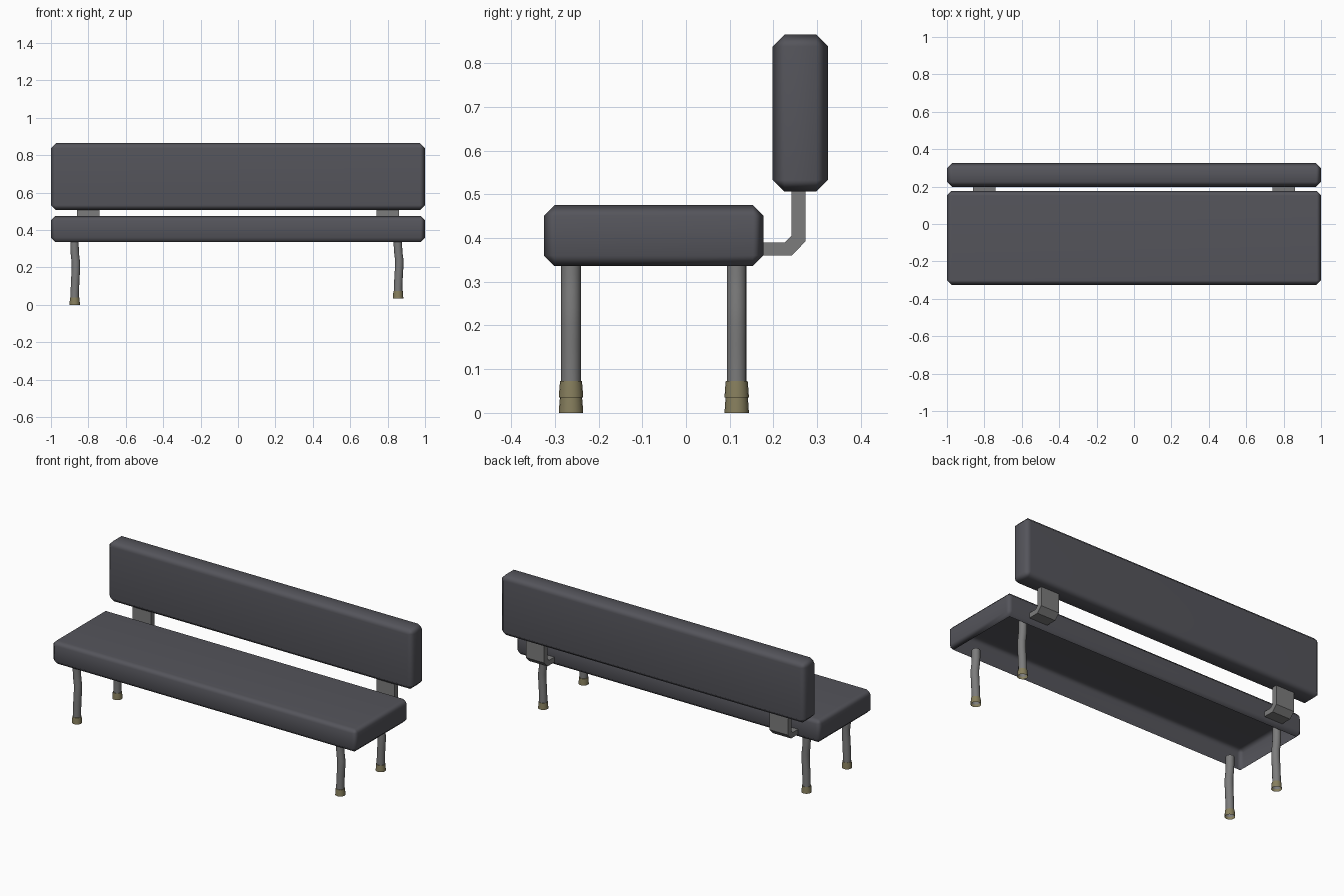
import bpy, bmesh, math
from mathutils import Vector

if "Cube" in bpy.data.objects:
    bpy.data.objects.remove(bpy.data.objects["Cube"])


def material(name, color):
    m = bpy.data.materials.new(name)
    m.diffuse_color = (*color, 1)
    m.use_nodes = True
    m.node_tree.nodes["Principled BSDF"].inputs["Base Color"].default_value = m.diffuse_color
    return m


UPHOLSTERY = material("dark_upholstery", (0.09, 0.09, 0.105))
METAL = material("grey_metal", (0.2, 0.2, 0.2))
BRASS = material("brass", (0.24, 0.21, 0.11))


def finish(name, bm, mat, angle):
    bmesh.ops.recalc_face_normals(bm, faces=bm.faces)
    mesh = bpy.data.meshes.new(name)
    bm.to_mesh(mesh)
    bm.free()
    mesh.materials.append(mat)
    ob = bpy.data.objects.new(name, mesh)
    bpy.context.collection.objects.link(ob)
    bpy.ops.object.select_all(action='DESELECT')
    ob.select_set(True)
    bpy.context.view_layer.objects.active = ob
    bpy.ops.object.shade_smooth_by_angle(angle=math.radians(angle))
    return ob


def cushion(name, lo, hi, width, open_bottom=False):
    lo, hi = Vector(lo), Vector(hi)
    bm = bmesh.new()
    bmesh.ops.create_cube(bm, size=1)
    for v in bm.verts:
        v.co = (lo + hi) / 2 + v.co * (hi - lo)
    bmesh.ops.bevel(bm, geom=bm.edges[:], offset=width, segments=1,
                    affect='EDGES', profile=0.5)
    if open_bottom:
        bm.normal_update()
        low = [f for f in bm.faces if f.normal.z < -0.99]
        bmesh.ops.delete(bm, geom=low, context='FACES')
    ob = finish(name, bm, UPHOLSTERY, 60)
    ob.modifiers.new("flat_panels", 'WEIGHTED_NORMAL').keep_sharp = True
    return ob


def tube(name, stations, y, mat, sides=16):
    """Stacked rings; each station is (x, z, radius)."""
    bm = bmesh.new()
    rings = []
    for x, z, r in stations:
        rings.append([bm.verts.new((x + r * math.cos(2 * math.pi * i / sides),
                                    y + r * math.sin(2 * math.pi * i / sides), z))
                      for i in range(sides)])
    for a, b in zip(rings, rings[1:]):
        for i in range(sides):
            j = (i + 1) % sides
            bm.faces.new((a[i], a[j], b[j], b[i]))
    return finish(name, bm, mat, 40)


# Upholstered seat shell (hollow underneath) and backrest
cushion("seat", (-1, -0.325, 0.336), (1, 0.177, 0.475), 0.024, open_bottom=True)
cushion("backrest", (-1, 0.198, 0.506), (1, 0.325, 0.865), 0.027)

# Bent flat brackets joining the seat to the backrest
PROFILE = [(0.165, 0.36), (0.242, 0.36), (0.273, 0.392), (0.273, 0.52),
           (0.241, 0.52), (0.241, 0.405), (0.226, 0.39), (0.165, 0.39)]
for side, cx in (("left", -0.8), ("right", 0.8)):
    bm = bmesh.new()
    face = bm.faces.new([bm.verts.new((cx - 0.06, y, z)) for y, z in PROFILE])
    ext = bmesh.ops.extrude_face_region(bm, geom=[face], use_keep_orig=True)
    bmesh.ops.translate(bm, vec=(0.12, 0, 0),
                        verts=[v for v in ext["geom"] if isinstance(v, bmesh.types.BMVert)])
    finish(side + "_bracket", bm, METAL, 30)

# Slightly wavy tube legs with flared feet; the right pair ends higher
BEND = [(0.0, 0.0), (0.15, 0.0), (0.35, 0.003), (0.5, 0.006),
        (0.62, 0.006), (0.74, 0.001), (0.85, -0.001), (1.0, -0.001)]
for side, cx, base in (("left", -0.873, 0.0), ("right", 0.856, 0.035)):
    for end, y in (("front", -0.263), ("back", 0.116)):
        z0, z1 = base + 0.012, 0.362
        tube(f"{end}_{side}_leg",
             [(cx + dx, z0 + (z1 - z0) * t, 0.0225) for t, dx in BEND], y, METAL)
        tube(f"{end}_{side}_foot",
             [(cx, base, 0.028), (cx, base + 0.022, 0.0265),
              (cx, base + 0.038, 0.025), (cx, base + 0.038, 0.021)], y, BRASS)
